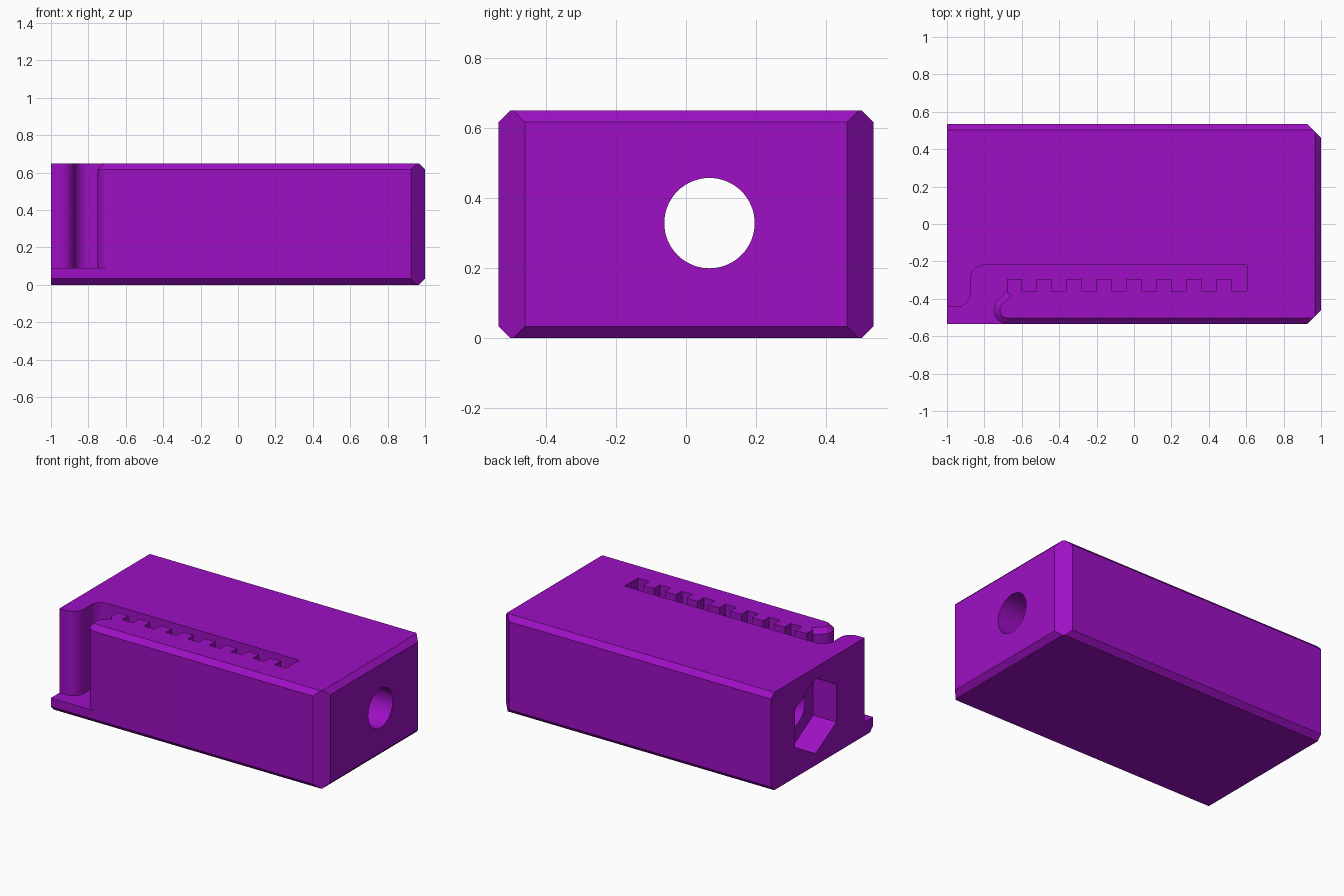
import bpy, bmesh, math
from mathutils import Vector

if "Cube" in bpy.data.objects:
    bpy.data.objects.remove(bpy.data.objects["Cube"])

H = 0.65      # height
C = 0.033     # edge chamfer
CY, CZ = 0.067, 0.328   # bore centre

purple = bpy.data.materials.new("purple plastic")
purple.diffuse_color = (0.34, 0.005, 0.55, 1)
purple.use_nodes = True
purple.node_tree.nodes["Principled BSDF"].inputs["Base Color"].default_value = purple.diffuse_color


def make_object(name, bm):
    bmesh.ops.recalc_face_normals(bm, faces=bm.faces)
    mesh = bpy.data.meshes.new(name)
    bm.to_mesh(mesh)
    bm.free()
    mesh.materials.append(purple)
    obj = bpy.data.objects.new(name, mesh)
    bpy.context.collection.objects.link(obj)
    return obj


def loft(name, rings):
    """Skin closed rings of equal length and cap both ends."""
    bm = bmesh.new()
    rows = [[bm.verts.new(p) for p in ring] for ring in rings]
    for a, b in zip(rows, rows[1:]):
        for i in range(len(a)):
            j = (i + 1) % len(a)
            bm.faces.new((a[i], a[j], b[j], b[i]))
    bm.faces.new(rows[0])
    bm.faces.new(rows[-1])
    return make_object(name, bm)


def arc(cx, cy, r, start, end, n=14):
    angles = [math.radians(start + (end - start) * i / n) for i in range(n + 1)]
    return [(cx + r * math.cos(a), cy + r * math.sin(a)) for a in angles]


def bore_ring(x, r, n, turn=0.0):
    return [(x, CY + r * math.cos(turn + math.tau * i / n),
             CZ + r * math.sin(turn + math.tau * i / n)) for i in range(n)]


# Body: block chamfered everywhere except round the left end
bm = bmesh.new()
for z, c in ((0, C), (C, 0), (H - C, 0), (H, C)):
    for s in (-1, 1):
        w = 0.535 - c
        for x, y in ((-1, w), (1.46 - w, w), (1 - c, 0.46 + c)):
            bm.verts.new((x, s * y, z))
bmesh.ops.convex_hull(bm, input=bm.verts)
bmesh.ops.dissolve_limit(bm, angle_limit=0.01, verts=bm.verts, edges=bm.edges)
body = make_object("body", bm)

# Toothed channel, open at the left front corner
nose = arc(-0.675, -0.46, 0.075, 270, 135) + [(-0.68, -0.36)]
outline = [(-1.1, -0.6), (-1.1, -0.445)]
outline += arc(-0.95, -0.37, 0.075, 270, 360)
outline += arc(-0.80, -0.295, 0.075, 180, 90)
outline += [(0.605, -0.22), (0.605, -0.358)]
for i in reversed(range(8)):
    x = -0.68 + 0.16 * i
    outline += [(x + 0.08, -0.358), (x + 0.08, -0.294), (x, -0.294)]
    if i:
        outline.append((x, -0.358))
outline += list(reversed(nose)) + [(-0.675, -0.6)]
channel = loft("channel_cutter", [[(x, y, z) for x, y in outline] for z in (0.09, 0.8)])

# Chamfer round the rounded nose at the channel mouth
rings = []
for i, (x, y) in enumerate(nose):
    if i < len(nose) - 1:
        n = Vector((x + 0.675, y + 0.46)).normalized()
    rings.append([(x + n.x * d, y + n.y * d, z) for d, z in
                  ((0.02, H - C - 0.02), (0.02, H + 0.02), (-C - 0.02, H + 0.02))])
nose_chamfer = loft("nose_chamfer_cutter", rings)

# Through bore and hexagonal nut pocket
bore = loft("bore_cutter", [bore_ring(x, 0.129, 64) for x in (-1.2, 1.2)])
pocket = loft("nut_pocket_cutter", [bore_ring(x, 0.25, 6, math.pi / 2) for x in (-1.2, -0.83)])

# Apply the cuts
bpy.context.view_layer.objects.active = body
body.select_set(True)
for cutter in (channel, nose_chamfer, bore, pocket):
    mod = body.modifiers.new(cutter.name, 'BOOLEAN')
    mod.operation = 'DIFFERENCE'
    mod.solver = 'EXACT'
    mod.object = cutter
    bpy.ops.object.modifier_apply(modifier=mod.name)
    bpy.data.objects.remove(cutter)

bpy.ops.object.shade_smooth_by_angle(angle=math.radians(25))
